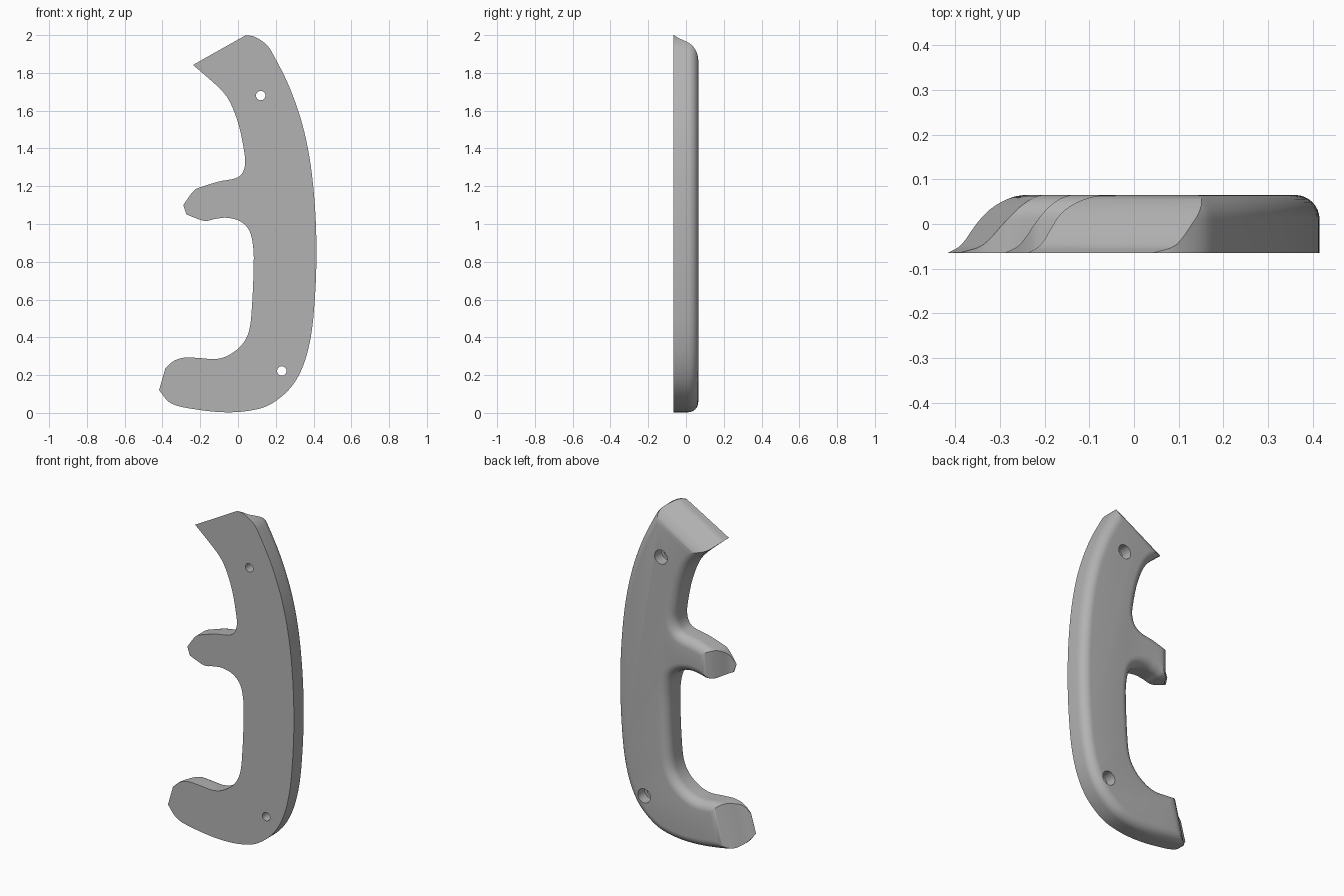
import bpy, bmesh, math
from mathutils import Vector

cube = bpy.data.objects.get("Cube")
if cube:
    bpy.data.objects.remove(cube, do_unlink=True)

HALF, ROUND = 0.065, 0.055

grey = bpy.data.materials.new("plain grey")
grey.use_nodes = True
GREY = (0.45, 0.45, 0.45, 1)
grey.diffuse_color = GREY
grey.node_tree.nodes["Principled BSDF"].inputs["Base Color"].default_value = GREY


def smooth_path(points, steps):
    """Catmull-Rom curve through the points."""
    p = [Vector(q) for q in points]
    p = [2 * p[0] - p[1]] + p + [2 * p[-1] - p[-2]]
    out = []
    for a, b, c, d in zip(p, p[1:], p[2:], p[3:]):
        for i in range(steps):
            t = i / steps
            out.append(0.5 * (2 * b + (c - a) * t + (2 * a - 5 * b + 4 * c - d) * t ** 2
                              + (3 * b - a - 3 * c + d) * t ** 3))
    return out + [p[-2]]


def loft(name, rings):
    """Solid through matching closed rings of points."""
    bm = bmesh.new()
    loops = [[bm.verts.new(v) for v in ring] for ring in rings]
    for lo, hi in zip(loops, loops[1:]):
        for i in range(len(lo)):
            bm.faces.new((lo[i - 1], lo[i], hi[i], hi[i - 1]))
    bm.faces.new(loops[0])
    bm.faces.new(loops[-1][::-1])
    bmesh.ops.recalc_face_normals(bm, faces=bm.faces)
    mesh = bpy.data.meshes.new(name)
    bm.to_mesh(mesh)
    bm.free()
    mesh.materials.append(grey)
    obj = bpy.data.objects.new(name, mesh)
    bpy.context.collection.objects.link(obj)
    return obj


# Outline runs, split where the corners are sharp
outer_side = [(0.04, 2.0), (0.09, 1.99), (0.15, 1.95), (0.19, 1.89), (0.27, 1.73),
              (0.34, 1.53), (0.385, 1.31), (0.41, 1.05), (0.415, 0.8), (0.405, 0.58),
              (0.385, 0.4), (0.345, 0.25), (0.28, 0.135), (0.18, 0.05), (0.08, 0.015),
              (-0.05, 0.003), (-0.2, 0.015), (-0.35, 0.048), (-0.418, 0.12)]
lower_grip = [(-0.385, 0.235), (-0.34, 0.275), (-0.28, 0.293), (-0.2, 0.29),
              (-0.12, 0.285), (-0.05, 0.305), (0.02, 0.36), (0.06, 0.44), (0.075, 0.58),
              (0.083, 0.78), (0.08, 0.88), (0.06, 0.965), (0.01, 1.015), (-0.06, 1.033),
              (-0.12, 1.027), (-0.18, 1.017), (-0.273, 1.05)]
upper_grip = [(-0.29, 1.1), (-0.235, 1.175), (-0.19, 1.197), (-0.1, 1.225),
              (-0.02, 1.24), (0.02, 1.265), (0.038, 1.32), (0.03, 1.4), (0.005, 1.52),
              (-0.035, 1.63), (-0.08, 1.7), (-0.16, 1.775), (-0.238, 1.842)]
outline = [p for run in (outer_side, lower_grip, upper_grip) for p in smooth_path(run, 5)]

# Swept ends: tip, inward direction, depth of the sweep
ends = [(Vector((-0.1, 1.92)), Vector((0.49, -0.87)).normalized(), 0.17),
        (Vector((-0.29, 1.1)), Vector((1, 0)), 0.16),
        (Vector((-0.418, 0.12)), Vector((0.97, -0.24)).normalized(), 0.19)]


def inset(dist):
    """Outline moved inwards, fading out at the swept tips."""
    ring = []
    n = len(outline)
    for i, p in enumerate(outline):
        d1 = (p - outline[i - 1]).normalized()
        d2 = (outline[(i + 1) % n] - p).normalized()
        d = (d1 + d2).normalized()
        weight = 1.0
        for tip, inward, _ in ends:
            if (p - tip).length < 0.35:
                weight = min(weight, max(0, (p - tip).dot(inward) / 0.1))
        ring.append(p + Vector((d.y, -d.x)) * dist * weight)
    return ring


# Handle body with rounded back edges
levels = [(-HALF, 0)]
for i in range(9):
    a = i / 8 * math.pi / 2
    levels.append((HALF - ROUND + ROUND * math.sin(a), ROUND * (1 - math.cos(a))))
body = loft("handle_grip", [[(p.x, y, p.y) for p in inset(d)] for y, d in levels])

# Cutters for the S-curved ends
cutters = []
ogee = smooth_path([(0, 0), (0.22, 0.15), (0.44, 0.53), (0.62, 0.79), (0.82, 0.96), (1, 1.01)], 4)
for tip, inward, depth in ends:
    side = Vector((-inward.y, inward.x))
    profile = [Vector((q.x * depth, (2 * q.y - 1) * HALF)) for q in ogee]
    profile += [Vector(q) for q in ((depth, 0.12), (-0.2, 0.12), (-0.2, -HALF - 0.005),
                                    (-0.01, -HALF - 0.005))]
    rings = []
    for w in (-0.3, 0.3):
        base = tip + side * w
        rings.append([((base + inward * q.x).x, q.y, (base + inward * q.x).y) for q in profile])
    cutters.append(loft("end_cutter", rings))

# Cutters for the screw holes and their wider back recesses
for x, z in ((0.12, 1.68), (0.232, 0.222)):
    for radius, y0 in ((0.025, -0.2), (0.042, 0.0)):
        turn = [i * math.tau / 32 for i in range(32)]
        cutters.append(loft("hole_cutter", [
            [(x + radius * math.cos(a), y, z + radius * math.sin(a)) for a in turn]
            for y in (y0, 0.2)]))

bpy.ops.object.select_all(action='DESELECT')
bpy.context.view_layer.objects.active = body
body.select_set(True)
for cutter in cutters:
    cutter.hide_render = True
    mod = body.modifiers.new("cut", 'BOOLEAN')
    mod.operation = 'DIFFERENCE'
    mod.solver = 'EXACT'
    mod.object = cutter
    bpy.ops.object.modifier_apply(modifier=mod.name)
    bpy.data.objects.remove(cutter, do_unlink=True)

bpy.ops.object.shade_smooth_by_angle(angle=math.radians(35))
